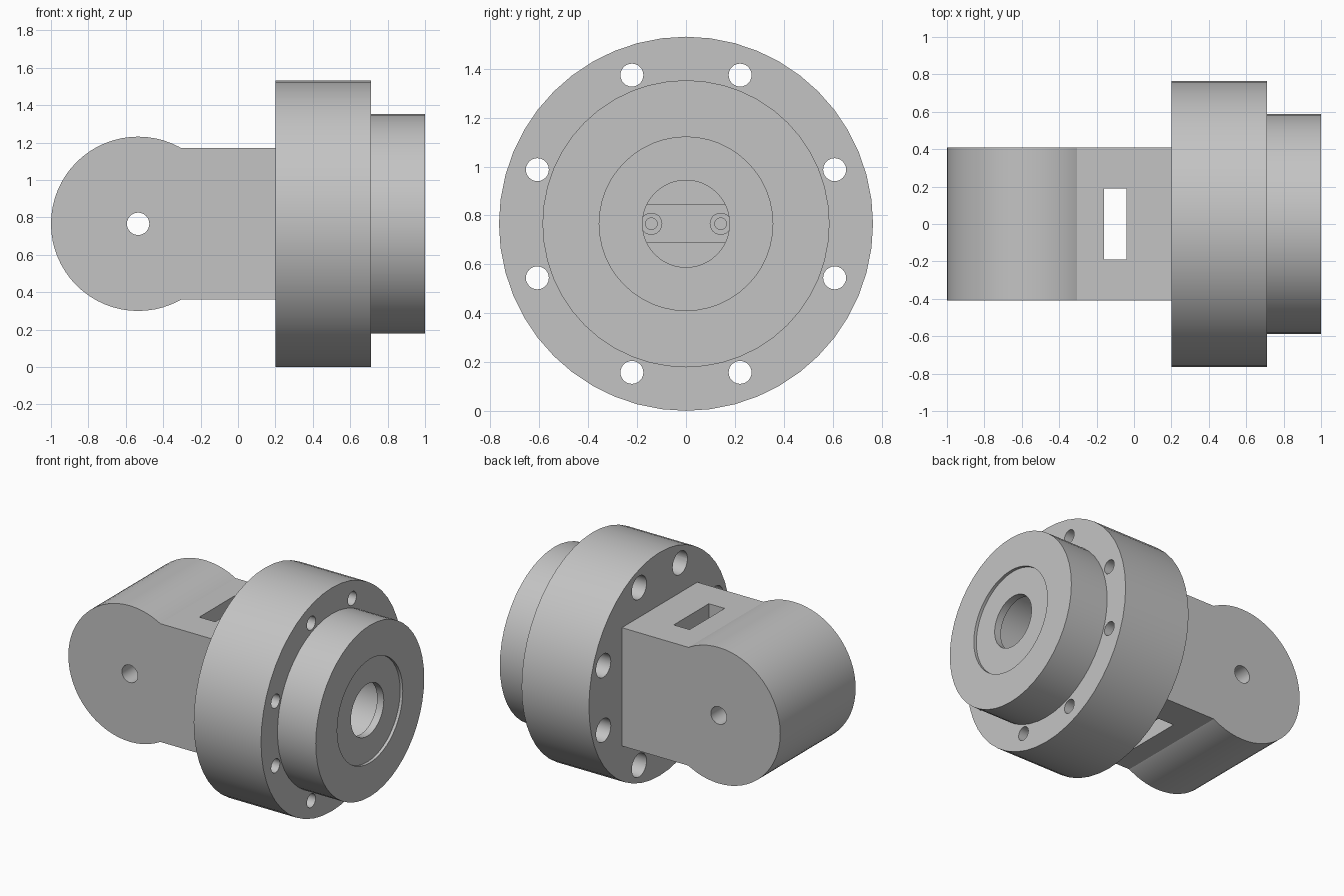
import bpy, math
from mathutils import Vector

if "Cube" in bpy.data.objects:
    bpy.data.objects.remove(bpy.data.objects["Cube"])

CZ = 0.766  # height of the main axis
grey = bpy.data.materials.new("machined grey")
grey.use_nodes = True
colour = (0.55, 0.55, 0.55, 1)
grey.diffuse_color = colour
grey.node_tree.nodes["Principled BSDF"].inputs["Base Color"].default_value = colour


def cyl(name, axis, start, end, r, centre=(0, 0, 0), n=48):
    """Cylinder along x or y, between two positions on that axis."""
    loc = Vector(centre)
    loc["xy".index(axis)] = (start + end) / 2
    rot = (0, math.pi / 2, 0) if axis == "x" else (math.pi / 2, 0, 0)
    bpy.ops.mesh.primitive_cylinder_add(vertices=n, radius=r, depth=abs(end - start),
                                        location=loc, rotation=rot)
    ob = bpy.context.object
    ob.name = name
    ob.data.materials.append(grey)
    return ob


def box(name, lo, hi):
    lo, hi = Vector(lo), Vector(hi)
    bpy.ops.mesh.primitive_cube_add(size=1, location=(lo + hi) / 2)
    ob = bpy.context.object
    ob.name = name
    ob.scale = hi - lo
    bpy.ops.object.transform_apply(location=False, rotation=False, scale=True)
    ob.data.materials.append(grey)
    return ob


def combine(target, others, operation="DIFFERENCE"):
    for other in others:
        bpy.ops.object.select_all(action="DESELECT")
        target.select_set(True)
        bpy.context.view_layer.objects.active = target
        mod = target.modifiers.new("cut", "BOOLEAN")
        mod.operation, mod.object, mod.solver = operation, other, "EXACT"
        bpy.ops.object.modifier_apply(modifier=mod.name)
        bpy.data.objects.remove(other)


def bolt_holes(r, start, end):
    """Eight holes in mirrored pairs, 20 degrees off the vertical and horizontal."""
    holes = []
    for quarter in range(4):
        for off in (20, 70):
            a = math.radians(quarter * 90 + off)
            holes.append(cyl("hole", "x", start, end, r,
                             (0, 0.647 * math.cos(a), CZ + 0.647 * math.sin(a)), 24))
    return holes


axis = (0, 0, CZ)

# Clevis block with rounded end, pin hole and vertical slot
block = box("clevis_block", (-0.535, -0.408, CZ - 0.405), (0.2, 0.408, CZ + 0.405))
combine(block, [cyl("round_end", "y", -0.408, 0.408, 0.466, (-0.534, 0, CZ), 64)], "UNION")
combine(block, [cyl("pin_hole", "y", -0.6, 0.6, 0.06, (-0.534, 0, CZ), 24),
                box("slot", (-0.16, -0.19, 0), (-0.04, 0.19, 2))])

# Rear flange half, with the wide bolt recesses and a closed cavity floor
rear = cyl("rear_flange", "x", 0.2, 0.48, 0.765, axis)
combine(rear, bolt_holes(0.08, 0.1, 0.6) + [cyl("cavity", "x", 0.27, 0.6, 0.25, axis)])

# Front flange half, with narrow bolt holes
front = cyl("front_flange", "x", 0.48, 0.71, 0.765, axis)
combine(front, bolt_holes(0.047, 0.4, 0.8) + [cyl("cavity", "x", 0.4, 0.8, 0.25, axis)])

# Hub with shallow face recess, bore and inner cavity
hub = cyl("hub", "x", 0.71, 1.0, 0.587, axis)
combine(hub, [cyl("face_recess", "x", 0.98, 1.1, 0.355, axis),
              cyl("bore", "x", 0.6, 1.1, 0.178, axis),
              cyl("cavity", "x", 0.6, 0.93, 0.25, axis)])

# Inner cross bar and its two screws
bar = box("cross_bar", (0.27, -0.235, CZ - 0.078), (0.32, 0.235, CZ + 0.078))
screws = []
for side, y in (("left", 0.142), ("right", -0.142)):
    head = cyl(side + "_screw", "x", 0.32, 0.35, 0.045, (0, y, CZ), 24)
    combine(head, [cyl("socket", "x", 0.33, 0.4, 0.024, (0, y, CZ), 16)])
    screws.append(head)

# Smooth round walls, sharp rims
for ob in [block, rear, front, hub, bar] + screws:
    bpy.ops.object.select_all(action="DESELECT")
    ob.select_set(True)
    bpy.context.view_layer.objects.active = ob
    bpy.ops.object.shade_smooth_by_angle(angle=math.radians(25))
